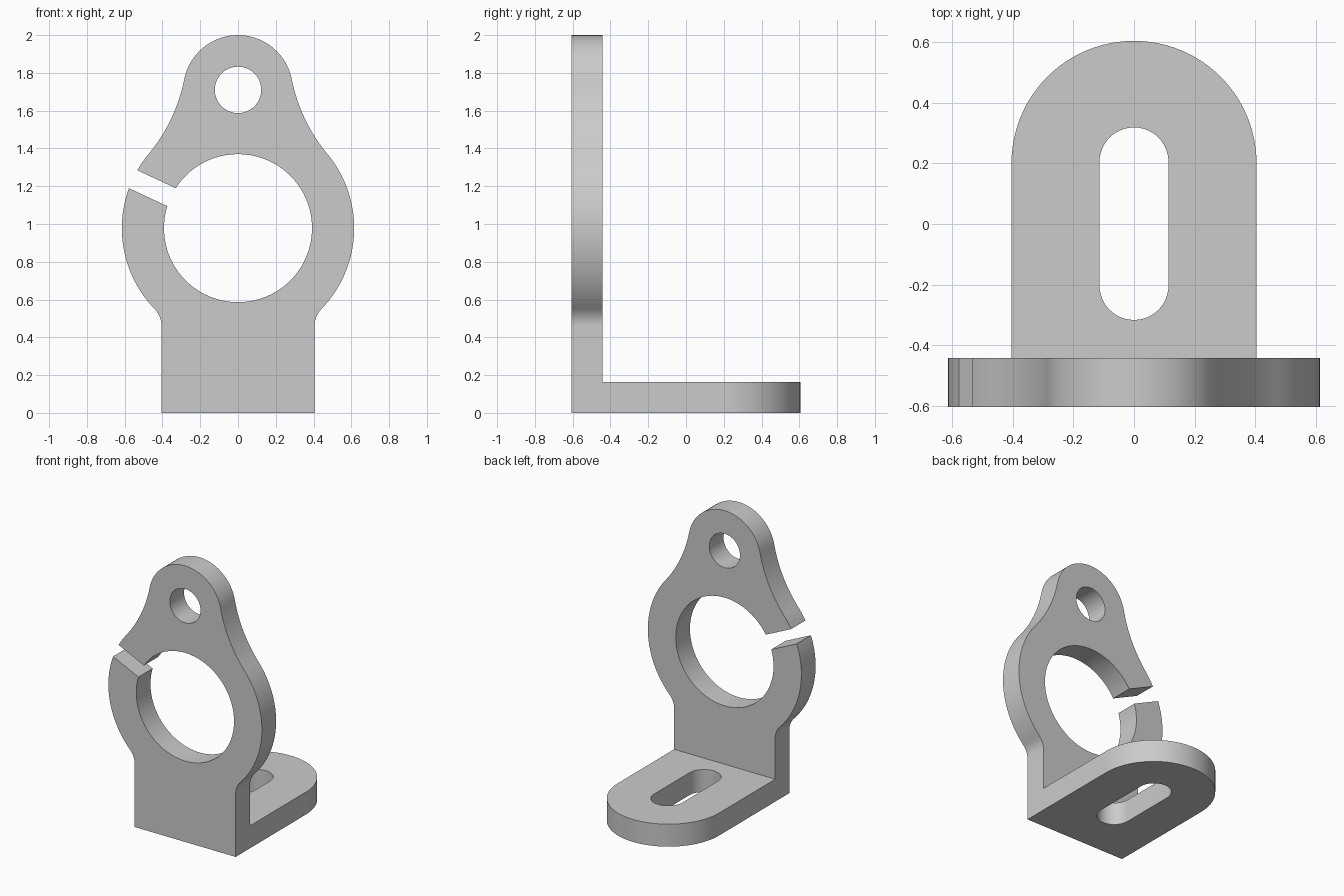
import bpy
from math import pi, radians, sin, cos, atan2, asin, sqrt, hypot

cube = bpy.data.objects.get("Cube")
if cube:
    bpy.data.objects.remove(cube, do_unlink=True)

steel = bpy.data.materials.new("plain_grey")
steel.use_nodes = True
grey = (0.6, 0.6, 0.6, 1)
steel.diffuse_color = grey
steel.node_tree.nodes["Principled BSDF"].inputs["Base Color"].default_value = grey


def arc(cx, cy, r, a0, a1, n=24):
    """Points along an arc, ends included."""
    return [(cx + r * cos(a0 + (a1 - a0) * i / n),
             cy + r * sin(a0 + (a1 - a0) * i / n)) for i in range(n + 1)]


def plate(name, loops, thick, location, rotation=(0, 0, 0)):
    """Solid plate from an outline followed by its hole loops."""
    curve = bpy.data.curves.new(name, "CURVE")
    curve.dimensions = "2D"
    curve.fill_mode = "BOTH"
    curve.extrude = thick / 2
    for loop in loops:
        spline = curve.splines.new("POLY")
        spline.points.add(len(loop) - 1)
        for point, (x, y) in zip(spline.points, loop):
            point.co = (x, y, 0, 1)
        spline.use_cyclic_u = True
    obj = bpy.data.objects.new(name, curve)
    obj.location, obj.rotation_euler = location, rotation
    bpy.context.collection.objects.link(obj)
    bpy.ops.object.select_all(action="DESELECT")
    obj.select_set(True)
    bpy.context.view_layer.objects.active = obj
    bpy.ops.object.convert(target="MESH")
    obj = bpy.context.object
    bpy.ops.object.mode_set(mode="EDIT")
    bpy.ops.mesh.select_all(action="SELECT")
    bpy.ops.mesh.remove_doubles(threshold=0.0002)
    bpy.ops.mesh.normals_make_consistent(inside=False)
    bpy.ops.object.mode_set(mode="OBJECT")
    obj.data.materials.clear()
    obj.data.materials.append(steel)
    return obj


# Main dimensions
half, depth, thick = 0.405, 0.605, 0.163
ring_z, ring_r, bore_r = 0.978, 0.615, 0.392
lug_z, lug_r, pin_r = 1.71, 0.29, 0.123
neck_r, foot_r = 0.9, 0.128
gap, gap_angle = 0.0525, radians(155)

# Centre of the hollow neck curve, tangent to both ring and lug
d, ra, rb = lug_z - ring_z, ring_r + neck_r, lug_r + neck_r
h = (d * d + ra * ra - rb * rb) / (2 * d)
neck_x, neck_z = sqrt(ra * ra - h * h), ring_z + h
to_ring = atan2(ring_z - neck_z, -neck_x)
to_lug = atan2(lug_z - neck_z, -neck_x)
a_neck = to_ring + pi
a_lug = to_lug + pi

# Centre of the small fillet between the straight sides and the ring
foot_x = half + foot_r
foot_z = ring_z - sqrt((ring_r + foot_r) ** 2 - foot_x ** 2)
a_foot = atan2(foot_z - ring_z, foot_x)

# Right-hand lower side, ring, neck and lug, mirrored for the other side
low = [(half, 0)] + arc(foot_x, foot_z, foot_r, pi, a_foot + pi, 10)
neck = arc(neck_x, neck_z, neck_r, to_ring % (2 * pi), to_lug % (2 * pi))
lug = arc(0, lug_z, lug_r, a_lug % (2 * pi), pi - a_lug % (2 * pi), 36)
mirror = lambda pts: [(-x, z) for x, z in reversed(pts)]
outer = asin(gap / ring_r)
inner = asin(gap / bore_r)
outline = low + arc(0, ring_z, ring_r, a_foot, a_neck % (2 * pi), 36)[1:]
outline += neck[1:] + lug[1:]
left_neck = mirror(neck)
cut_top = gap_angle - outer
neck_end = pi - a_neck % (2 * pi)
outline += left_neck[1:]
if cut_top > neck_end:
    outline += arc(0, ring_z, ring_r, neck_end, cut_top, 6)[1:]
outline += arc(0, ring_z, bore_r, gap_angle - inner, gap_angle + inner - 2 * pi, 72)
outline += arc(0, ring_z, ring_r, gap_angle + outer, pi - a_foot, 30)
outline += mirror(low)[1:]
pin_hole = arc(0, lug_z, pin_r, 0, 2 * pi, 40)[:-1]
bracket = plate("clamp_bracket", [outline, pin_hole], thick,
                (0, -depth + thick / 2, 0), (pi / 2, 0, 0))

# Foot plate with a round end and a long slot
end_y, slot_r = depth - half, 0.114
foot = [(-half, -depth), (half, -depth)] + arc(0, end_y, half, 0, pi, 48)
slot = arc(0, 0.205, slot_r, 0, pi) + arc(0, -0.203, slot_r, pi, 2 * pi)
base = plate("foot_plate", [foot, slot], thick, (0, 0, thick / 2))

# Fuse both plates into one solid
union = bracket.modifiers.new("fuse", "BOOLEAN")
union.operation, union.solver, union.object = "UNION", "EXACT", base
bpy.ops.object.select_all(action="DESELECT")
bracket.select_set(True)
bpy.context.view_layer.objects.active = bracket
bpy.ops.object.modifier_apply(modifier="fuse")
bpy.data.objects.remove(base, do_unlink=True)
bpy.ops.object.shade_smooth_by_angle(angle=radians(30))
